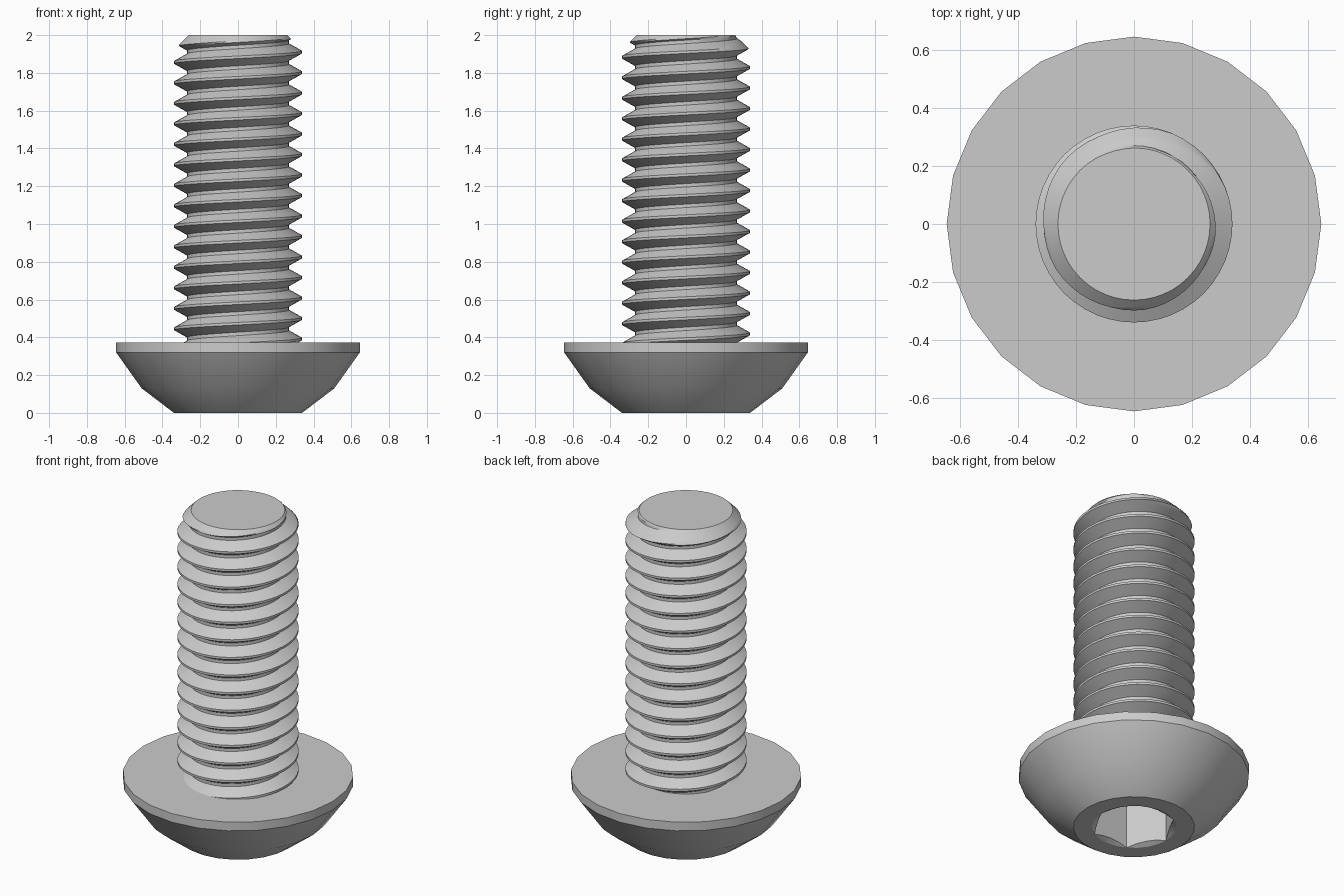
import bpy, bmesh
from math import cos, sin, pi, tau

if "Cube" in bpy.data.objects:
    bpy.data.objects.remove(bpy.data.objects["Cube"], do_unlink=True)

# Overall dimensions
HEIGHT, HEAD_H = 2.0, 0.373
CREST_R, ROOT_R, PITCH = 0.339, 0.27, 0.1085
TIP_R = 0.262
HEX_FLAT = 0.2034
SOCKET_R = HEX_FLAT / cos(pi / 6)

steel = bpy.data.materials.new("grey_steel")
steel.use_nodes = True
GREY = (0.6, 0.6, 0.6, 1)
steel.diffuse_color = GREY
steel.node_tree.nodes["Principled BSDF"].inputs["Base Color"].default_value = GREY


def finish(bm, name):
    bmesh.ops.recalc_face_normals(bm, faces=bm.faces)
    mesh = bpy.data.meshes.new(name)
    bm.to_mesh(mesh)
    bm.free()
    obj = bpy.data.objects.new(name, mesh)
    bpy.context.collection.objects.link(obj)
    mesh.materials.append(steel)
    bpy.ops.object.select_all(action='DESELECT')
    obj.select_set(True)
    bpy.context.view_layer.objects.active = obj
    bpy.ops.object.shade_smooth_by_angle(angle=pi / 6)
    return obj


def hex_radius(a):
    # Distance to a hexagon wall, with corners on the x axis
    return HEX_FLAT / cos((a % (pi / 3)) - pi / 6)


# Domed head with a chamfered hexagonal socket
def build_head(sides=24):
    bm = bmesh.new()
    rings = [
        lambda a: (hex_radius(a), 0.28),
        lambda a: (hex_radius(a), 0.6 * (SOCKET_R - hex_radius(a))),
        lambda a: (SOCKET_R, 0),
        lambda a: (0.339, 0),
        lambda a: (0.51, 0.13),
        lambda a: (0.645, 0.32),
        lambda a: (0.645, HEAD_H),
    ]
    loops = []
    for ring in rings:
        loop = []
        for i in range(sides):
            a = tau * i / sides
            r, z = ring(a)
            loop.append(bm.verts.new((r * cos(a), r * sin(a), z)))
        loops.append(loop)
    for low, high in zip(loops, loops[1:]):
        for i in range(sides):
            j = (i + 1) % sides
            bm.faces.new((low[i], low[j], high[j], high[i]))
    bm.faces.new(loops[0])
    bm.faces.new(loops[-1])
    # Merge chamfer points that meet the rim at the hexagon corners
    bmesh.ops.remove_doubles(bm, verts=bm.verts, dist=1e-5)
    return finish(bm, "socket_head")


# Right-handed threaded shank with a chamfered tip
def build_shank(steps=48, turns=18, flank=5):
    # One pitch of thread: crest flat, upper flank, root flat, lower flank
    crest, slope = 0.0625 * PITCH, 0.354 * PITCH
    profile = [(CREST_R, -crest)]
    for k in range(flank + 1):
        t = k / flank
        profile.append((CREST_R + (ROOT_R - CREST_R) * t, crest + slope * t))
    for k in range(flank):
        t = k / flank
        profile.append((ROOT_R + (CREST_R - ROOT_R) * t,
                        PITCH - crest - slope * (1 - t)))
    start = 1.91 - 15 * PITCH
    per_turn = len(profile)

    bm = bmesh.new()
    # Each column climbs the shank; the last column joins one turn higher
    columns = []
    for i in range(steps):
        a = tau * i / steps
        column = []
        for k in range(per_turn * turns):
            r, dz = profile[k % per_turn]
            z = start + PITCH * (i / steps + k // per_turn) + dz
            r = min(r, TIP_R + HEIGHT - z)
            column.append(bm.verts.new((r * cos(a), r * sin(a), z)))
        columns.append(column)
    columns.append(columns[0][per_turn:])
    for left, right in zip(columns, columns[1:]):
        for k in range(min(len(left), len(right)) - 1):
            bm.faces.new((left[k], right[k], right[k + 1], left[k + 1]))

    # Trim both ends: the tip is flat, the lower end sits inside the head
    for z, up in ((HEIGHT, 1), (HEAD_H - 0.01, -1)):
        cut = bmesh.ops.bisect_plane(
            bm, geom=bm.verts[:] + bm.edges[:] + bm.faces[:],
            plane_co=(0, 0, z), plane_no=(0, 0, up), clear_outer=True)
        edges = [e for e in cut["geom_cut"] if isinstance(e, bmesh.types.BMEdge)]
        bmesh.ops.contextual_create(bm, geom=edges)
    return finish(bm, "threaded_shank")


build_head()
build_shank()
